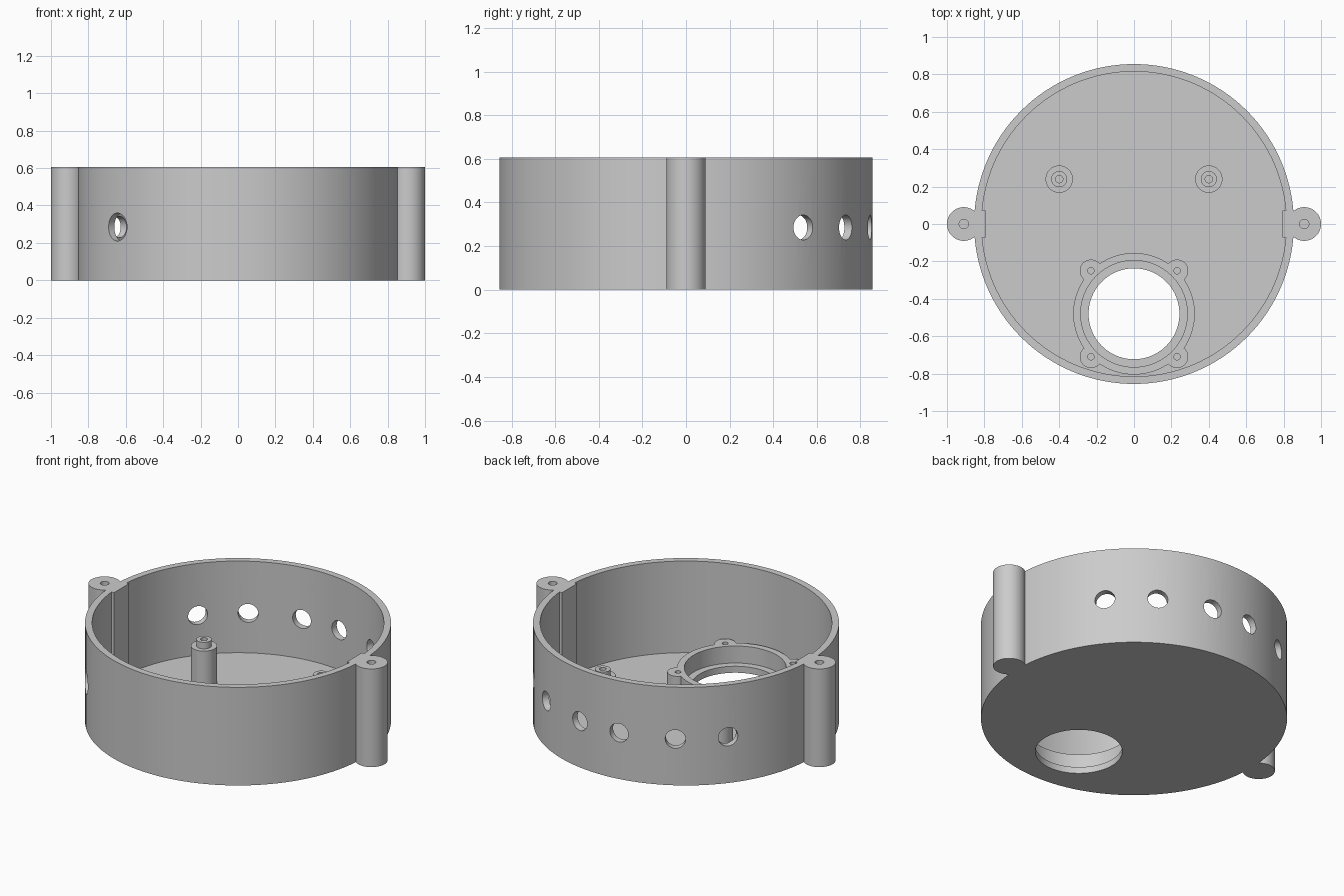
import bpy
import math
from mathutils import Vector

cube = bpy.data.objects.get("Cube")
if cube:
    bpy.data.objects.remove(cube, do_unlink=True)

# Main dimensions
HEIGHT, FLOOR = 0.605, 0.04
OUTER, INNER = 0.855, 0.815
RING_TOP = 0.145
RING_Y = -0.48

grey = bpy.data.materials.new("plain grey")
grey.use_nodes = True
colour = (0.6, 0.6, 0.6, 1)
grey.diffuse_color = colour
grey.node_tree.nodes["Principled BSDF"].inputs["Base Color"].default_value = colour


def cylinder(name, radius, x, y, z0, z1, sides=48):
    bpy.ops.mesh.primitive_cylinder_add(vertices=sides, radius=radius, depth=z1 - z0,
                                        location=(x, y, (z0 + z1) / 2))
    ob = bpy.context.object
    ob.name = name
    return ob


def box(name, x, y, z, sx, sy, sz):
    bpy.ops.mesh.primitive_cube_add(size=1, location=(x, y, z))
    ob = bpy.context.object
    ob.name = name
    ob.scale = (sx, sy, sz)
    return ob


def combine(target, tool, operation):
    """Apply a boolean and remove the tool."""
    mod = target.modifiers.new("boolean", 'BOOLEAN')
    mod.operation = operation
    mod.solver = 'EXACT'
    mod.object = tool
    bpy.context.view_layer.objects.active = target
    bpy.ops.object.modifier_apply(modifier=mod.name)
    bpy.data.objects.remove(tool, do_unlink=True)


def cut(target, tool):
    combine(target, tool, 'DIFFERENCE')


def join(target, tool):
    combine(target, tool, 'UNION')


def finish(ob):
    ob.data.materials.clear()
    ob.data.materials.append(grey)
    bpy.ops.object.select_all(action='DESELECT')
    ob.select_set(True)
    bpy.context.view_layer.objects.active = ob
    bpy.ops.object.shade_smooth_by_angle(angle=math.radians(30))


# Round open-topped housing
housing = cylinder("housing", OUTER, 0, 0, 0, HEIGHT, 128)
cut(housing, cylinder("cavity", INNER, 0, 0, FLOOR, 1, 128))

# Side screw columns with flat pads inside the wall
for side in (-1, 1):
    join(housing, box("pad", side * 0.8225, 0, HEIGHT / 2, 0.055, 0.145, HEIGHT))
    join(housing, cylinder("column", 0.09, side * 0.91, 0, 0, HEIGHT, 64))
    cut(housing, cylinder("screw_hole", 0.025, side * 0.91, 0, 0.3, 1, 24))

# Opening in the floor
cut(housing, cylinder("floor_opening", 0.243, 0, RING_Y, -1, 1, 96))

# Cable holes round the back, and a larger one at the front
wall_holes = [(a, 0.057) for a in (39, 59, 81, 99, 121, 141)] + [(221, 0.075)]
for angle, radius in wall_holes:
    a = math.radians(angle)
    direction = Vector((math.cos(a), math.sin(a), 0))
    drill = cylinder("drill", radius, 0, 0, 0, 0.3, 48)
    drill.rotation_euler = direction.to_track_quat('Z', 'Y').to_euler()
    drill.location = direction * OUTER + Vector((0, 0, 0.285))
    cut(housing, drill)
finish(housing)

# Raised mounting ring with four screw lugs
ring = cylinder("mounting_ring", 0.325, 0, RING_Y, FLOOR, RING_TOP, 96)
lugs = [(sx * 0.23, RING_Y + sy * 0.23) for sx in (-1, 1) for sy in (-1, 1)]
for x, y in lugs:
    join(ring, cylinder("lug", 0.06, x, y, FLOOR, RING_TOP, 32))
cut(ring, cylinder("ring_bore", 0.285, 0, RING_Y, 0, 1, 96))
for x, y in lugs:
    cut(ring, cylinder("lug_hole", 0.017, x, y, FLOOR + 0.01, 1, 20))
finish(ring)

# Stepped support posts
for side, label in ((-1, "right"), (1, "left")):
    x, y = side * 0.4, 0.24
    post = cylinder(label + "_post", 0.073, x, y, FLOOR, 0.265)
    join(post, cylinder("nub", 0.043, x, y, 0.2, 0.305, 32))
    cut(post, cylinder("post_hole", 0.02, x, y, 0.12, 1, 20))
    finish(post)
